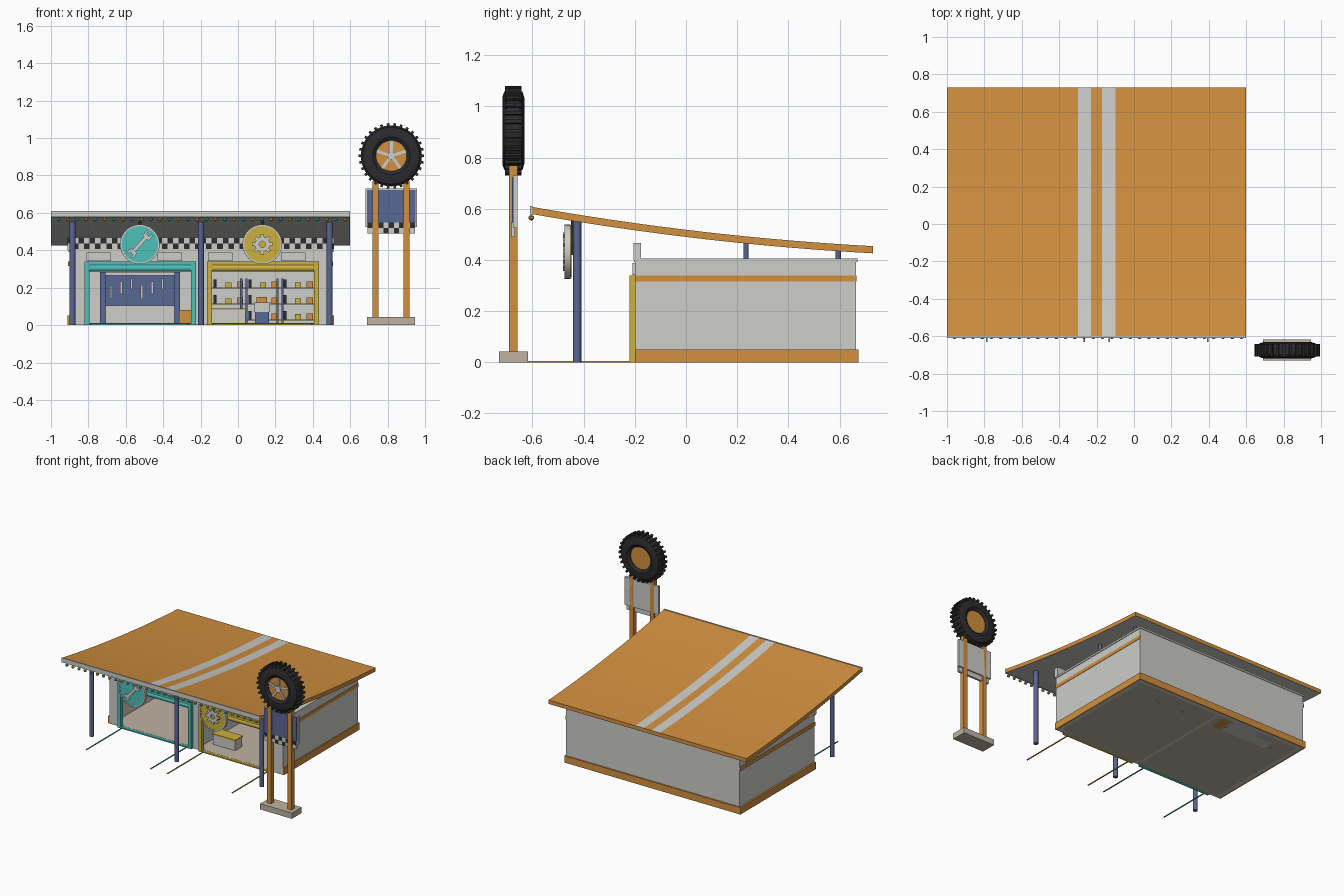
import bpy, bmesh, math
from mathutils import Matrix, Vector

if "Cube" in bpy.data.objects:
    bpy.data.objects.remove(bpy.data.objects["Cube"])


def material(name, rgb):
    m = bpy.data.materials.new(name)
    m.diffuse_color = (*rgb, 1)
    m.use_nodes = True
    m.node_tree.nodes["Principled BSDF"].inputs["Base Color"].default_value = m.diffuse_color
    return m


ORANGE = material("orange", (0.65, 0.28, 0.05))
GREY = material("light grey", (0.61, 0.61, 0.59))
TEAL = material("teal", (0.075, 0.53, 0.48))
YELLOW = material("yellow", (0.60, 0.44, 0.05))
BLUE = material("slate blue", (0.10, 0.135, 0.30))
BLACK = material("rubber black", (0.025, 0.025, 0.028))
TAN = material("concrete tan", (0.52, 0.45, 0.36))


def finish(name, bm, *mats):
    bmesh.ops.recalc_face_normals(bm, faces=bm.faces)
    me = bpy.data.meshes.new(name)
    bm.to_mesh(me)
    bm.free()
    for m in mats:
        me.materials.append(m)
    for p in me.polygons:
        p.use_smooth = True
    me.set_sharp_from_angle(angle=math.radians(30))
    ob = bpy.data.objects.new(name, me)
    bpy.context.collection.objects.link(ob)
    return ob


def add_box(bm, x0, x1, y0, y1, z0, z1, rot=Matrix.Identity(4)):
    m = Matrix.Translation(((x0 + x1) / 2, (y0 + y1) / 2, (z0 + z1) / 2))
    m = rot @ m @ Matrix.Diagonal((x1 - x0, y1 - y0, z1 - z0, 1))
    bmesh.ops.create_cube(bm, size=1, matrix=m)


def boxes(name, mat, *bounds):
    bm = bmesh.new()
    for b in bounds:
        add_box(bm, *b)
    return finish(name, bm, mat)


def cyl(name, mat, centre, r, depth, axis='Z', n=24):
    rot = {'Z': Matrix.Identity(4), 'Y': Matrix.Rotation(math.pi / 2, 4, 'X'),
           'X': Matrix.Rotation(math.pi / 2, 4, 'Y')}[axis]
    bm = bmesh.new()
    bmesh.ops.create_cone(bm, cap_ends=True, segments=n, radius1=r, radius2=r,
                          depth=depth, matrix=Matrix.Translation(centre) @ rot)
    return finish(name, bm, mat)


def lathe(name, mat, profile, centre, n=48):
    """Closed (radius, y) profile turned about the y axis."""
    bm = bmesh.new()
    rings = [[bm.verts.new(Vector(centre) + Vector((r * math.cos(a), y, r * math.sin(a))))
              for r, y in profile]
             for a in (math.tau * i / n for i in range(n))]
    k = len(profile)
    for i in range(n):
        p, q = rings[i], rings[(i + 1) % n]
        for j in range(k):
            bm.faces.new((p[j], p[(j + 1) % k], q[(j + 1) % k], q[j]))
    return finish(name, bm, mat)


def checker(name, x0, x1, z0, z1, y, nx, nz):
    bm = bmesh.new()
    v = [[bm.verts.new((x0 + (x1 - x0) * i / nx, y, z0 + (z1 - z0) * j / nz))
          for j in range(nz + 1)] for i in range(nx + 1)]
    for i in range(nx):
        for j in range(nz):
            f = bm.faces.new((v[i][j], v[i + 1][j], v[i + 1][j + 1], v[i][j + 1]))
            f.material_index = (i + j) % 2
    return finish(name, bm, GREY, BLACK)


def spoke(centre, angle):
    return Matrix.Translation(centre) @ Matrix.Rotation(-angle, 4, 'Y')


# Curved roof slab with two racing stripes and a pale underside
xs = [-1, -0.30, -0.23, -0.17, -0.10, 0.6]
bm = bmesh.new()
N = 16
grid = [[bm.verts.new((x, -0.6 + 1.33 * t, 0.607 - 0.234 * t + 0.081 * t * t))
         for t in (j / N for j in range(N + 1))] for x in xs]
for i in range(5):
    for j in range(N):
        bm.faces.new((grid[i][j], grid[i + 1][j], grid[i + 1][j + 1], grid[i][j + 1]))
ext = bmesh.ops.extrude_face_region(bm, geom=bm.faces[:], use_keep_orig=True)
for g in ext['geom']:
    if isinstance(g, bmesh.types.BMVert):
        g.co.z -= 0.028
bmesh.ops.recalc_face_normals(bm, faces=bm.faces)
for f in bm.faces:
    x = f.calc_center_median().x
    stripe = -0.30 < x < -0.23 or -0.17 < x < -0.10
    if f.normal.z < -0.5 or (f.normal.z > 0.5 and stripe):
        f.material_index = 1
finish("roof", bm, ORANGE, GREY)
boxes("roof_fascia", GREY, (-1, 0.6, -0.609, -0.6, 0.577, 0.61))

# String of diamond bulbs under the fascia
for mat, start in ((TEAL, 0), (YELLOW, 1)):
    bm = bmesh.new()
    for i in range(start, 32, 2):
        m = Matrix.Translation((-0.96 + i * 0.0495, -0.605, 0.565))
        bmesh.ops.create_icosphere(bm, subdivisions=1, radius=0.012, matrix=m)
    finish("bulbs_" + mat.name, bm, mat)

# Building shell
boxes("walls", GREY,
      (-0.90, -0.87, -0.2, 0.665, 0, 0.395), (0.475, 0.505, -0.2, 0.665, 0, 0.395),
      (-0.90, 0.505, 0.635, 0.665, 0, 0.395),
      (-0.90, -0.82, -0.2, -0.17, 0, 0.395), (-0.225, -0.165, -0.2, -0.17, 0, 0.395),
      (0.433, 0.505, -0.2, -0.17, 0, 0.395), (-0.82, 0.433, -0.2, -0.17, 0.335, 0.395),
      (-0.205, -0.185, -0.17, 0.635, 0, 0.39))
boxes("flat_ceiling", GREY, (-0.905, 0.51, -0.203, 0.67, 0.392, 0.405))
boxes("floor", TAN, (-0.87, 0.475, -0.2, 0.64, 0, 0.01))
boxes("base_band", ORANGE, (0.5, 0.512, -0.2, 0.672, 0, 0.05),
      (-0.912, -0.898, -0.2, 0.672, 0, 0.05), (-0.912, 0.512, 0.66, 0.674, 0, 0.05))
boxes("upper_band", ORANGE, (0.5, 0.508, -0.2, 0.667, 0.315, 0.34),
      (-0.908, -0.898, -0.2, 0.667, 0.315, 0.34))
boxes("front_panels", GREY, *[(x, x + 0.13, -0.209, -0.2, 0.342, 0.388)
                              for x in (-0.81, -0.43, -0.16, 0.23)])
boxes("parapet", GREY, (-0.912, 0.512, -0.205, -0.175, 0.4, 0.467))
checker("parapet_checks", -0.912, 0.512, 0.407, 0.465, -0.2065, 48, 2)

# Garage bays: frame, rolled door, floor guides
for side, mat, x0, x1 in (("left", TEAL, -0.82, -0.225), ("right", YELLOW, -0.165, 0.433)):
    boxes(side + "_door_frame", mat, (x0, x0 + 0.026, -0.22, -0.195, 0, 0.34),
          (x1 - 0.026, x1, -0.22, -0.195, 0, 0.34), (x0, x1, -0.22, -0.195, 0.322, 0.34),
          (x0, x1, -0.22, -0.195, 0, 0.009))
    cyl(side + "_rolled_door", mat, ((x0 + x1) / 2, -0.2, 0.306), 0.02, x1 - x0 - 0.04, 'X')
    boxes(side + "_floor_guides", mat, (x0 + 0.03, x0 + 0.038, -0.63, -0.2, 0, 0.005),
          (x1 - 0.044, x1 - 0.036, -0.63, -0.2, 0, 0.005))

# Canopy posts and short roof props
for x in (-0.885, -0.198, 0.49):
    cyl("canopy_post", BLUE, (x, -0.425, 0.277), 0.016, 0.555)
    cyl("rear_prop", BLUE, (x, 0.235, 0.44), 0.01, 0.08)
    cyl("rear_prop", BLUE, (x, 0.595, 0.42), 0.01, 0.05)

# Round hanging signs
SY = -0.46
for side, mat, x in (("left", TEAL, -0.525), ("right", YELLOW, 0.13)):
    cyl(side + "_sign_disc", mat, (x, SY, 0.432), 0.1, 0.024, 'Y', 40)
    lathe(side + "_sign_rim", GREY, [(0.097, -0.014), (0.106, -0.014), (0.106, 0.008),
                                     (0.097, 0.008)], (x, SY, 0.432), 40)
    boxes(side + "_sign_hanger", BLACK, (x - 0.008, x + 0.008, SY + 0.01, SY + 0.02, 0.42, 0.56))
bm = bmesh.new()
tilt = spoke((-0.525, SY - 0.016, 0.432), math.radians(48))
add_box(bm, -0.05, 0.05, -0.005, 0.005, -0.01, 0.01, tilt)
for s in (-1, 1):
    add_box(bm, s * 0.055 - 0.01, s * 0.055 + 0.01, -0.005, 0.005, -0.022, 0.022, tilt)
    for e in (-1, 1):
        add_box(bm, s * 0.07 - 0.011, s * 0.07 + 0.011, -0.005, 0.005,
                e * 0.017 - 0.006, e * 0.017 + 0.006, tilt)
finish("wrench_emblem", bm, GREY)
gear = (0.13, SY - 0.016, 0.432)
lathe("gear_ring", GREY, [(0.017, -0.005), (0.04, -0.005), (0.04, 0.005), (0.017, 0.005)], gear, 32)
bm = bmesh.new()
for i in range(8):
    add_box(bm, 0.035, 0.055, -0.005, 0.005, -0.009, 0.009, spoke(gear, math.tau * i / 8))
finish("gear_teeth", bm, GREY)

# Left bay: tool board and bench against the back wall
boxes("tool_board", BLUE, (-0.71, -0.335, 0.61, 0.636, 0.105, 0.265))
boxes("bench_frame", BLUE, (-0.737, -0.708, 0.52, 0.55, 0, 0.285), (-0.34, -0.31, 0.52, 0.55, 0, 0.285))
boxes("board_light", GREY, (-0.71, -0.34, 0.53, 0.55, 0.266, 0.283))
boxes("work_bench", GREY, (-0.708, -0.34, 0.5, 0.635, 0, 0.105))
boxes("hand_tools", GREY, *[(-0.685 + i * 0.055, -0.673 + i * 0.055, 0.595, 0.61,
                             0.14 + 0.025 * (i % 3), 0.215 + 0.017 * (i % 3)) for i in range(6)])
boxes("tool_chest", ORANGE, (-0.315, -0.25, 0.5, 0.62, 0, 0.08))

# Right bay: shelving, stock, service counter and seat
shelf_z = (0.03, 0.115, 0.2)
boxes("shelves", GREY, *[(a, b, 0.52, 0.635, z - 0.008, z)
                         for z in shelf_z for a, b in ((-0.15, 0.21), (0.21, 0.41))])
boxes("shelf_uprights", BLUE, *[(x, x + 0.011, 0.51, 0.535, 0, 0.25)
                                for x in (0.012, 0.04, 0.205, 0.232)])
spots = [-0.13 + 0.062 * i for i in range(9)]
for mat, k, w, h in ((BLACK, 0, 0.016, 0.045), (YELLOW, 1, 0.032, 0.028), (ORANGE, 2, 0.034, 0.032)):
    boxes("stock_" + mat.name, mat, *[(x, x + w, 0.54, 0.6, z, z + h) for z in shelf_z
                                      for i, x in enumerate(spots) if i % 3 == k])
boxes("counter", GREY, (-0.14, 0.04, -0.09, -0.01, 0.01, 0.08))
boxes("counter_top", YELLOW, (-0.145, 0.045, -0.095, -0.005, 0.08, 0.09))
boxes("service_desk", BLUE, (0.09, 0.165, 0.38, 0.46, 0.01, 0.07))
boxes("service_desk_top", GREY, (0.085, 0.17, 0.375, 0.465, 0.07, 0.12))
boxes("service_till", ORANGE, (0.1, 0.155, 0.39, 0.45, 0.12, 0.15))

# Roadside tower: footing, posts, board
CX, CY = 0.82, -0.675
boxes("tower_footing", TAN, (0.69, 0.947, -0.73, -0.618, 0, 0.042))
boxes("tower_posts", ORANGE, *[(x - 0.016, x + 0.016, -0.692, -0.658, 0.04, 0.77)
                               for x in (0.736, 0.902)])
boxes("board_back", GREY, (0.682, 0.957, -0.676, -0.658, 0.525, 0.73))
boxes("board_face", BLUE, (0.69, 0.949, -0.681, -0.676, 0.545, 0.722))
boxes("board_check_backing", GREY, (0.692, 0.947, -0.682, -0.668, 0.49, 0.548))
checker("board_checks", 0.692, 0.947, 0.49, 0.548, -0.684, 9, 2)

# Giant tyre and wheel on top
C = (CX, CY, 0.905)
half = [(0.082, 0.03), (0.1, 0.043), (0.13, 0.043), (0.152, 0.036), (0.163, 0.02)]
lathe("tyre", BLACK, [(r, -y) for r, y in half] + [(r, y) for r, y in reversed(half)], C)
bm = bmesh.new()
for i in range(30):
    add_box(bm, 0.145, 0.175, -0.033, 0.033, -0.007, 0.007, spoke(C, math.tau * i / 30))
finish("tyre_lugs", bm, BLACK)
cyl("wheel_disc", ORANGE, C, 0.085, 0.05, 'Y', 40)
cyl("wheel_hub", GREY, (CX, CY - 0.025, 0.905), 0.022, 0.024, 'Y')
bm = bmesh.new()
for i in range(5):
    add_box(bm, 0.01, 0.083, -0.033, -0.02, -0.008, 0.008,
            spoke(C, math.radians(90 + 72 * i)))
finish("wheel_spokes", bm, GREY)
